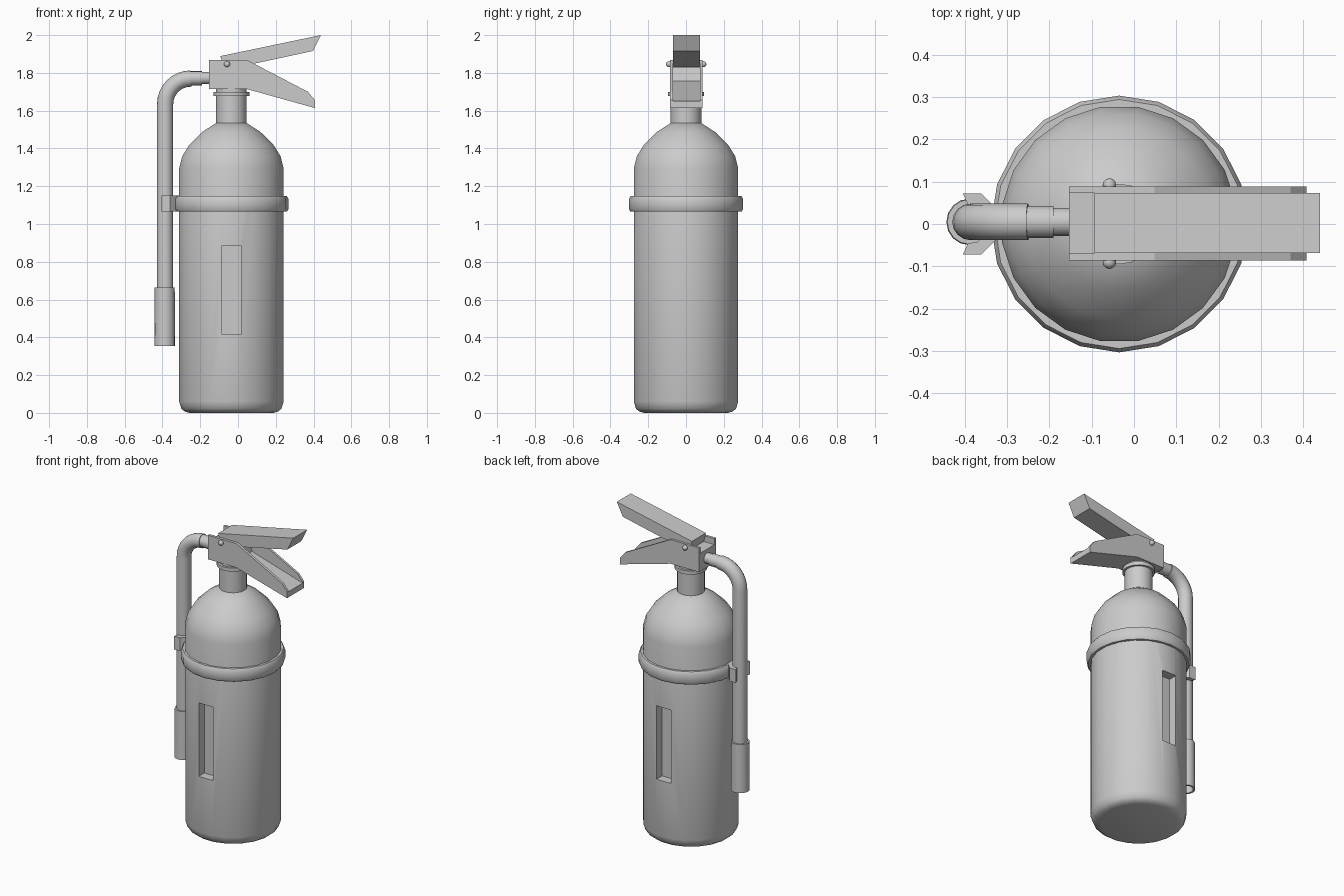
import bpy, bmesh, math
from mathutils import Vector, Matrix

cube = bpy.data.objects.get("Cube")
if cube:
    bpy.data.objects.remove(cube, do_unlink=True)

grey = bpy.data.materials.new("plain_grey")
grey.use_nodes = True
GREY = (0.6, 0.6, 0.6, 1)
grey.diffuse_color = GREY
grey.node_tree.nodes["Principled BSDF"].inputs["Base Color"].default_value = GREY

CX = -0.035      # axis of the tank
HOSE_X = -0.386
HOSE_Y = 0.005


def finish(name, bm, smooth=True):
    bmesh.ops.remove_doubles(bm, verts=bm.verts, dist=0.00001)
    bmesh.ops.recalc_face_normals(bm, faces=bm.faces)
    mesh = bpy.data.meshes.new(name)
    bm.to_mesh(mesh)
    bm.free()
    mesh.materials.append(grey)
    ob = bpy.data.objects.new(name, mesh)
    bpy.context.collection.objects.link(ob)
    if smooth:
        shade(ob)
    return ob


def shade(ob):
    bpy.ops.object.select_all(action="DESELECT")
    ob.select_set(True)
    bpy.context.view_layer.objects.active = ob
    bpy.ops.object.shade_smooth_by_angle(angle=math.radians(35))


def lathe(name, profile, sides, centre, turn=0.0, closed=False):
    """Spin (radius, height) points about a vertical axis."""
    bm = bmesh.new()
    start = Matrix.Rotation(turn, 3, "Z")
    verts = [bm.verts.new(start @ Vector((r, 0, z))) for r, z in profile]
    pairs = list(zip(verts, verts[1:])) + ([(verts[-1], verts[0])] if closed else [])
    edges = [bm.edges.new(p) for p in pairs]
    bmesh.ops.spin(bm, geom=verts + edges, cent=(0, 0, 0), axis=(0, 0, 1),
                   angle=math.tau, steps=sides, use_merge=True)
    bmesh.ops.translate(bm, verts=bm.verts, vec=(centre[0], centre[1], 0))
    return finish(name, bm)


def prism(name, outline, axis, low, high):
    """Extrude a flat outline along y (x, z points) or z (x, y points)."""
    bm = bmesh.new()
    place = (lambda a, b: (a, low, b)) if axis == "y" else (lambda a, b: (a, b, low))
    face = bm.faces.new([bm.verts.new(place(a, b)) for a, b in outline])
    ext = bmesh.ops.extrude_face_region(bm, geom=[face])["geom"]
    move = (0, high - low, 0) if axis == "y" else (0, 0, high - low)
    bmesh.ops.translate(bm, verts=[v for v in ext if isinstance(v, bmesh.types.BMVert)], vec=move)
    return finish(name, bm, smooth=False)


def tube(name, path, radius, sides=16):
    """Round tube in the xz plane along (x, z) points."""
    bm = bmesh.new()
    pts = [Vector((x, HOSE_Y, z)) for x, z in path]
    rings = []
    for i, p in enumerate(pts):
        d = (pts[min(i + 1, len(pts) - 1)] - pts[max(i - 1, 0)]).normalized()
        side = Vector((0, 1, 0))
        up = d.cross(side)
        rings.append([bm.verts.new(p + radius * (math.cos(t) * side + math.sin(t) * up))
                      for t in (math.tau * k / sides for k in range(sides))])
    for a, b in zip(rings, rings[1:]):
        for k in range(sides):
            j = (k + 1) % sides
            bm.faces.new((a[k], a[j], b[j], b[k]))
    bm.faces.new(rings[0])
    bm.faces.new(rings[-1])
    return finish(name, bm)


# Tank with rounded foot and domed shoulder
tank = lathe("tank", [(0, 0), (0.225, 0), (0.25, 0.007), (0.268, 0.022), (0.28, 0.06),
                      (0.28, 1.295), (0.263, 1.36), (0.225, 1.42), (0.155, 1.488),
                      (0.081, 1.535), (0, 1.535)],
             20, (CX, 0), turn=math.radians(9))

# Recessed slots on the front and back of the tank
for s in (-1, 1):
    cutter = prism("slot_cutter", [(CX - 0.05, 0.415), (CX + 0.05, 0.415),
                                   (CX + 0.05, 0.885), (CX - 0.05, 0.885)],
                   "y", s * 0.22, s * 0.4)
    cutter.hide_render = True
    mod = tank.modifiers.new("slot", "BOOLEAN")
    mod.operation = "DIFFERENCE"
    mod.solver = "EXACT"
    mod.object = cutter
    bpy.context.view_layer.objects.active = tank
    bpy.ops.object.modifier_apply(modifier=mod.name)
    bpy.data.objects.remove(cutter, do_unlink=True)
shade(tank)

# Band around the tank
lathe("tank_band", [(0.27, 1.065), (0.294, 1.065), (0.303, 1.08), (0.303, 1.132),
                    (0.294, 1.147), (0.27, 1.147)], 20, (CX, 0), closed=True)

# Neck and collar
lathe("neck", [(0, 1.53), (0.081, 1.53), (0.081, 1.677), (0.095, 1.677), (0.095, 1.7),
               (0.081, 1.7), (0.081, 1.72), (0, 1.72)], 20, (CX, 0))

# Lower handle: solid valve core and channel floor between two side plates
prism("valve_core", [(-0.153, 1.714), (-0.153, 1.83), (0.03, 1.83), (0.048, 1.757),
                     (0.407, 1.65), (0.407, 1.614), (0.048, 1.714)], "y", -0.072, 0.076)
for name, low, high in (("right_handle_plate", -0.086, -0.069), ("left_handle_plate", 0.073, 0.088)):
    prism(name, [(-0.153, 1.714), (-0.153, 1.868), (0.048, 1.868), (0.37, 1.70),
                 (0.407, 1.656), (0.407, 1.614), (0.048, 1.714)], "y", low, high)

# Upper squeeze lever
prism("squeeze_lever", [(-0.093, 1.889), (0.439, 2.0), (0.397, 1.916),
                        (-0.016, 1.827), (-0.077, 1.827)], "y", -0.068, 0.073)

# Pivot pin with round heads
for name, y in (("right_pin_head", -0.09), ("left_pin_head", 0.092)):
    bm = bmesh.new()
    bmesh.ops.create_uvsphere(bm, u_segments=12, v_segments=8, radius=0.016)
    bmesh.ops.translate(bm, verts=bm.verts, vec=(-0.058, y, 1.846))
    finish(name, bm)

# Hose with its bend, couplings and nozzle
BEND = 0.136
bend = [(HOSE_X + BEND - BEND * math.cos(t), 1.634 + BEND * math.sin(t))
        for t in (math.pi / 2 * k / 8 for k in range(9))]
tube("hose", [(HOSE_X, 0.6)] + bend, 0.043)
tube("hose_coupling", [(-0.255, 1.771), (-0.19, 1.771)], 0.038)
tube("valve_outlet", [(-0.195, 1.773), (-0.145, 1.773)], 0.033)
lathe("nozzle", [(0, 0.42), (0.04, 0.42), (0.043, 0.355), (0.055, 0.355),
                 (0.053, 0.665), (0, 0.665)], 16, (-0.388, HOSE_Y))

# Clip that holds the hose to the band
for name, s in (("left_hose_clip", 1), ("right_hose_clip", -1)):
    jaw = [(-0.404, 0.072), (-0.36, 0.072), (-0.325, 0.037), (-0.31, 0), (-0.345, 0),
           (-0.352, 0.025), (-0.37, 0.042), (-0.392, 0.046)]
    prism(name, [(x, s * y) for x, y in jaw], "z", 1.065, 1.15)
